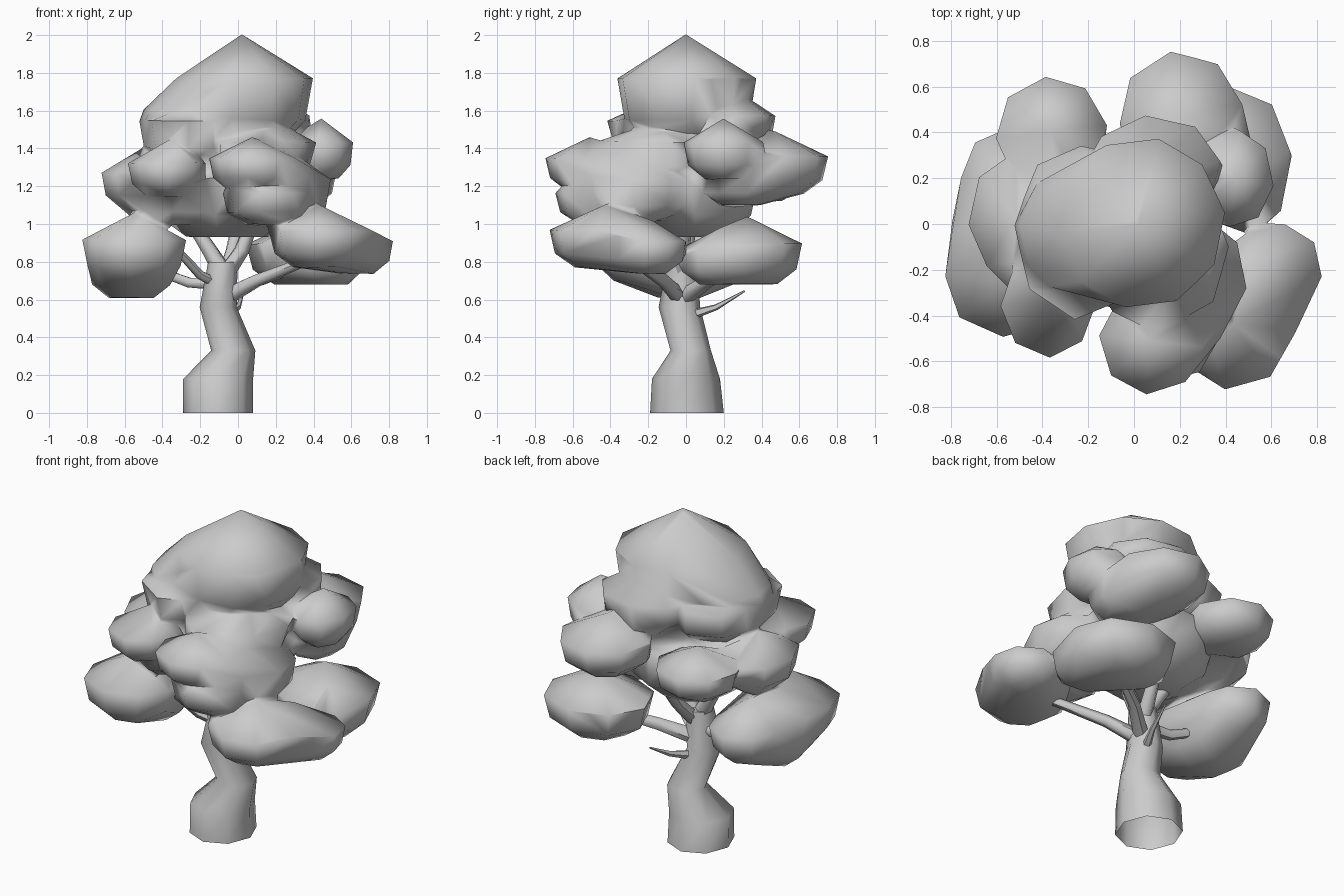
import bpy, bmesh, math, random
from mathutils import Vector

if "Cube" in bpy.data.objects:
    bpy.data.objects.remove(bpy.data.objects["Cube"])

random.seed(4)


def make_object(name, bm):
    me = bpy.data.meshes.new(name)
    bm.to_mesh(me)
    bm.free()
    ob = bpy.data.objects.new(name, me)
    bpy.context.collection.objects.link(ob)
    return ob


def activate(ob):
    bpy.ops.object.select_all(action='DESELECT')
    ob.select_set(True)
    bpy.context.view_layer.objects.active = ob


def ellipse(x, y, z, rx, ry, n, turn=0.0):
    return [(x + rx * math.cos(a), y + ry * math.sin(a), z)
            for a in (turn + 2 * math.pi * i / n for i in range(n))]


def tube(name, rings):
    """Skin equal-sized rings; the far end is closed."""
    bm = bmesh.new()
    vr = [[bm.verts.new(p) for p in r] for r in rings]
    n = len(vr[0])
    for a, b in zip(vr, vr[1:]):
        for i in range(n):
            j = (i + 1) % n
            bm.faces.new((a[i], a[j], b[j], b[i]))
    bm.faces.new(vr[-1])
    ob = make_object(name, bm)
    activate(ob)
    bpy.ops.object.shade_smooth_by_angle(angle=math.radians(60))
    return ob


def branch(name, pts, r0, r1, n=6):
    pts = [Vector(p) for p in pts]
    rings = []
    for i, p in enumerate(pts):
        d = (pts[min(i + 1, len(pts) - 1)] - pts[max(i - 1, 0)]).normalized()
        q = d.to_track_quat('Z', 'Y')
        r = r0 + (r1 - r0) * i / (len(pts) - 1)
        rings.append([p + q @ Vector(c) for c in ellipse(0, 0, 0, r, r, n)])
    return tube(name, rings)


clumps = []


def clump(*boxes, n=8):
    """Leaf clump: hull around one or more cone-topped lobes.
    Each box is x0, x1, y0, y1, z0, z1 and optionally the apex x, y."""
    bm = bmesh.new()
    for x0, x1, y0, y1, z0, z1, *apex in boxes:
        cx, cy, rx, ry, h = (x0 + x1) / 2, (y0 + y1) / 2, (x1 - x0) / 2, (y1 - y0) / 2, z1 - z0
        turn = random.uniform(-0.2, 0.2)
        for t, s in ((0, .55), (.22, .92), (.6, 1.03)):
            for p in ellipse(cx, cy, z0 + h * t, rx * s, ry * s, n, turn):
                bm.verts.new(p)
        bm.verts.new((*(apex or (cx, cy)), z1))
    res = bmesh.ops.convex_hull(bm, input=bm.verts[:])
    inner = {e for e in res["geom_interior"] + res["geom_unused"] if isinstance(e, bmesh.types.BMVert)}
    bmesh.ops.delete(bm, geom=list(inner), context='VERTS')
    clumps.append(make_object("clump", bm))


# trunk: wide open foot, bent stem
trunk = [(-.105, .005, 0, .185, .195), (-.105, 0, .18, .185, .18),
         (-.025, .025, .33, .117, .107), (-.105, -.035, .56, .098, .11),
         (-.08, -.02, .8, .078, .078)]
tube("trunk", [ellipse(*r, 8) for r in trunk])

# branches: fork, side limbs and a bare twig at the back
branch("fork_left", [(-.09, -.02, .76), (-.15, 0, .86), (-.24, .02, 1.0)], .05, .035)
branch("fork_right", [(-.06, -.02, .74), (.02, -.02, .86), (.09, 0, 1.05)], .05, .035)
branch("fork_back", [(-.07, 0, .72), (-.03, .12, .86), (.03, .3, 1.15)], .045, .03)
branch("limb_right_front", [(-.05, -.04, .62), (.1, -.12, .7), (.4, -.3, .82)], .045, .025)
branch("limb_right_back", [(-.05, 0, .62), (.1, .12, .7), (.4, .3, .8)], .045, .025)
branch("limb_left", [(-.1, 0, .68), (-.26, 0, .69), (-.45, .05, .76)], .035, .025)
branch("limb_left_front", [(-.1, -.04, .68), (-.2, -.1, .73), (-.32, -.18, .86)], .03, .02)
branch("bare_twig", [(-.06, .03, .52), (.0, .16, .56), (.03, .31, .645)], .028, .005, 5)

# low tier: left, front right, back right
clump((-.82, -.28, -.49, -.02, .70, 1.06), (-.79, -.34, -.25, .2, .61, .9),
      (-.76, -.34, -.1, .42, .70, 1.04))
clump((.17, .70, -.72, -.15, .77, 1.10), (.42, .82, -.38, .0, .74, 1.02, .5, -.18))
clump((.05, .68, .04, .61, .68, 1.04), (.3, .67, -.04, .4, .68, .98))

# middle tier: core, left, front, right, back
clump((-.45, .34, -.36, .38, .93, 1.45), n=10)
clump((-.72, -.3, -.24, .30, 1.08, 1.40), (-.55, -.1, -.4, .1, 1.0, 1.3))
clump((-.58, -.17, -.58, -.12, 1.15, 1.44))
clump((-.15, .30, -.74, -.28, 1.18, 1.46), (.08, .49, -.5, .02, 1.02, 1.38))
clump((-.08, .38, -.69, -.2, 1.0, 1.28))
clump((.27, .61, -.01, .41, 1.24, 1.56))
clump((-.06, .47, .2, .75, 1.16, 1.49), (.1, .52, .08, .5, 1.1, 1.4))
clump((-.6, -.12, .16, .64, 1.12, 1.41))

# crown: main lobe, left lobe, neck, front skirt, back shelf
clump((-.32, .39, -.36, .37, 1.42, 2.005, .02, 0), (-.5, .05, -.3, .25, 1.36, 1.76), n=10)
clump((-.52, .05, -.41, .34, 1.32, 1.7))
clump((-.3, .33, -.35, .32, 1.1, 1.65))
clump((-.2, .41, -.46, .2, 1.25, 1.56, .15, -.1))
clump((-.2, .38, .0, .47, 1.36, 1.72))

# fuse all clumps into one coarse, smooth-shaded foliage shell
activate(clumps[0])
for c in clumps:
    c.select_set(True)
bpy.ops.object.join()
foliage = bpy.context.view_layer.objects.active
foliage.name = "foliage"
m = foliage.modifiers.new("fuse", 'REMESH')
m.mode, m.voxel_size = 'VOXEL', 0.018
bpy.ops.object.modifier_apply(modifier=m.name)
m = foliage.modifiers.new("coarsen", 'DECIMATE')
m.ratio = 800 / (2 * len(foliage.data.polygons))
bpy.ops.object.modifier_apply(modifier=m.name)
bpy.ops.object.shade_smooth_by_angle(angle=math.radians(75))
